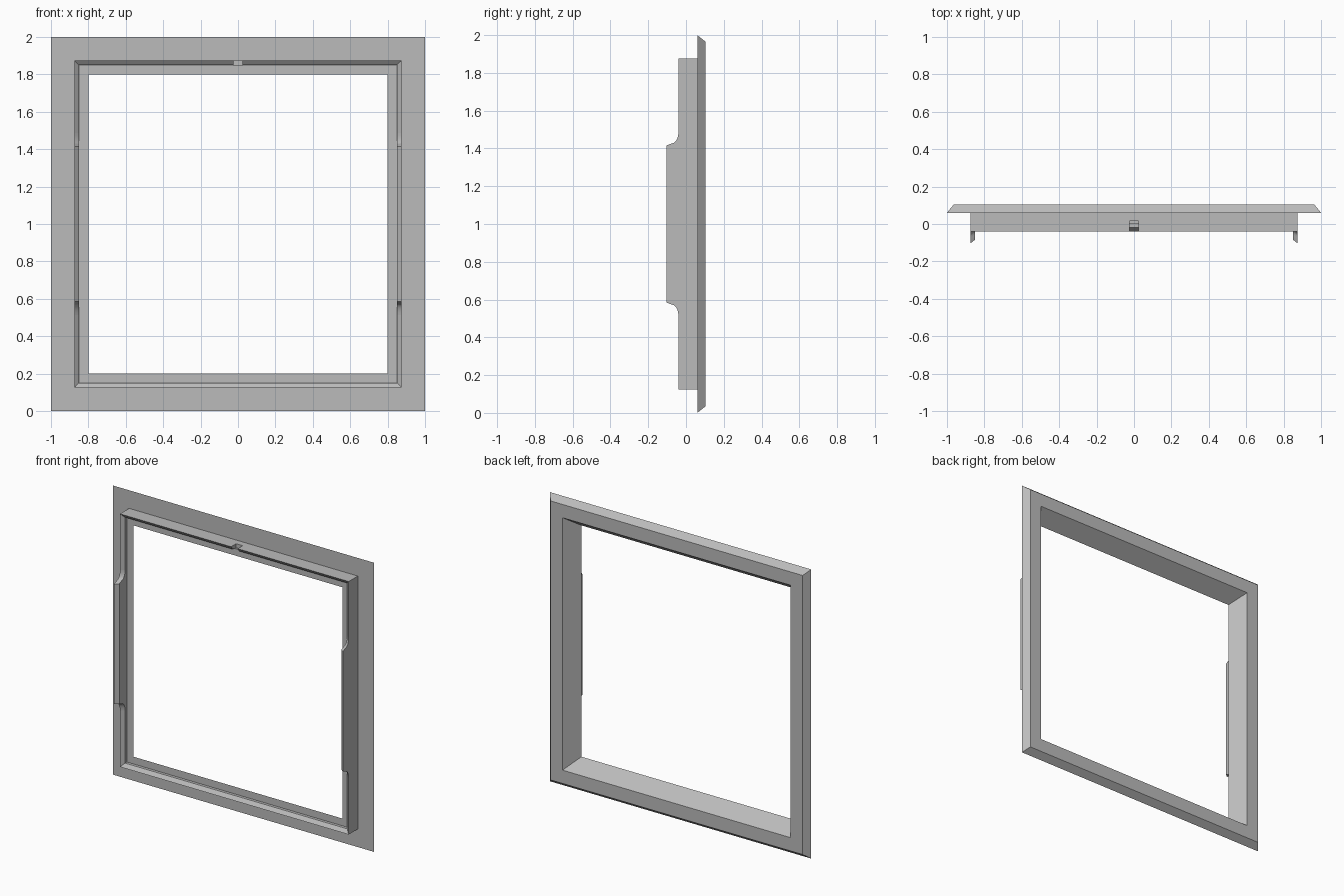
import bpy, bmesh, math

cube = bpy.data.objects.get("Cube")
if cube:
    bpy.data.objects.remove(cube, do_unlink=True)

grey = bpy.data.materials.new("plain grey")
grey.use_nodes = True
colour = (0.5, 0.5, 0.5, 1)
grey.diffuse_color = colour
grey.node_tree.nodes["Principled BSDF"].inputs["Base Color"].default_value = colour


def finish(bm, name):
    bmesh.ops.recalc_face_normals(bm, faces=bm.faces)
    mesh = bpy.data.meshes.new(name)
    bm.to_mesh(mesh)
    bm.free()
    mesh.materials.append(grey)
    obj = bpy.data.objects.new(name, mesh)
    bpy.context.collection.objects.link(obj)
    return obj


BACK, PLATE, WALL, TIP = 0.103, 0.06, -0.04, -0.104
OUTER, INNER, CHAMFER = 0.875, 0.85, 0.02

# Frame: one mitred cross-section (half width, depth) swept round a square
profile = [(0.873, BACK), (0.965, BACK), (1, PLATE), (OUTER, PLATE),
           (OUTER, WALL), (INNER, WALL + CHAMFER), (INNER, 0), (0.8, 0)]
bm = bmesh.new()
rings = [[bm.verts.new((sx * r, y, 1 + sz * r))
          for sx, sz in ((-1, -1), (1, -1), (1, 1), (-1, 1))] for r, y in profile]
for i, ring in enumerate(rings):
    before = rings[i - 1]
    for k in range(4):
        n = (k + 1) % 4
        bm.faces.new((before[k], before[n], ring[n], ring[k]))
frame = finish(bm, "frame")

# Small notch in the middle of the top wall
bm = bmesh.new()
bmesh.ops.create_cube(bm, size=1)
for v in bm.verts:
    v.co = (v.co.x * 0.05, -0.025 + v.co.y * 0.08, 1.897 + v.co.z * 0.1)
cutter = finish(bm, "notch_cutter")
cutter.hide_render = True
cut = frame.modifiers.new("notch", "BOOLEAN")
cut.operation = "DIFFERENCE"
cut.solver = "EXACT"
cut.object = cutter
bpy.context.view_layer.objects.active = frame
bpy.ops.object.modifier_apply(modifier=cut.name)
bpy.data.objects.remove(cutter, do_unlink=True)

# Side clips: raised tabs with coved shoulders and a chamfered tip
shoulder = [(TIP, 0.415), (-0.075, 0.427)]
for i in range(1, 7):
    a = math.radians(15 * i)
    shoulder.append((-0.075 + 0.035 * math.sin(a), 0.487 - 0.06 * math.cos(a)))
outline = [(y, 1 + z) for y, z in shoulder] + [(y, 1 - z) for y, z in reversed(shoulder)]
for side, name in ((1, "left_clip"), (-1, "right_clip")):
    bm = bmesh.new()
    outside = [bm.verts.new((side * OUTER, y, z)) for y, z in outline]
    inside = [bm.verts.new((side * INNER, y + CHAMFER, z)) for y, z in outline]
    bm.faces.new(outside)
    bm.faces.new(inside)
    for k in range(len(outline)):
        bm.faces.new((outside[k - 1], outside[k], inside[k], inside[k - 1]))
    clip = finish(bm, name)
    bpy.ops.object.select_all(action="DESELECT")
    clip.select_set(True)
    bpy.context.view_layer.objects.active = clip
    bpy.ops.object.shade_smooth_by_angle(angle=math.radians(30))
